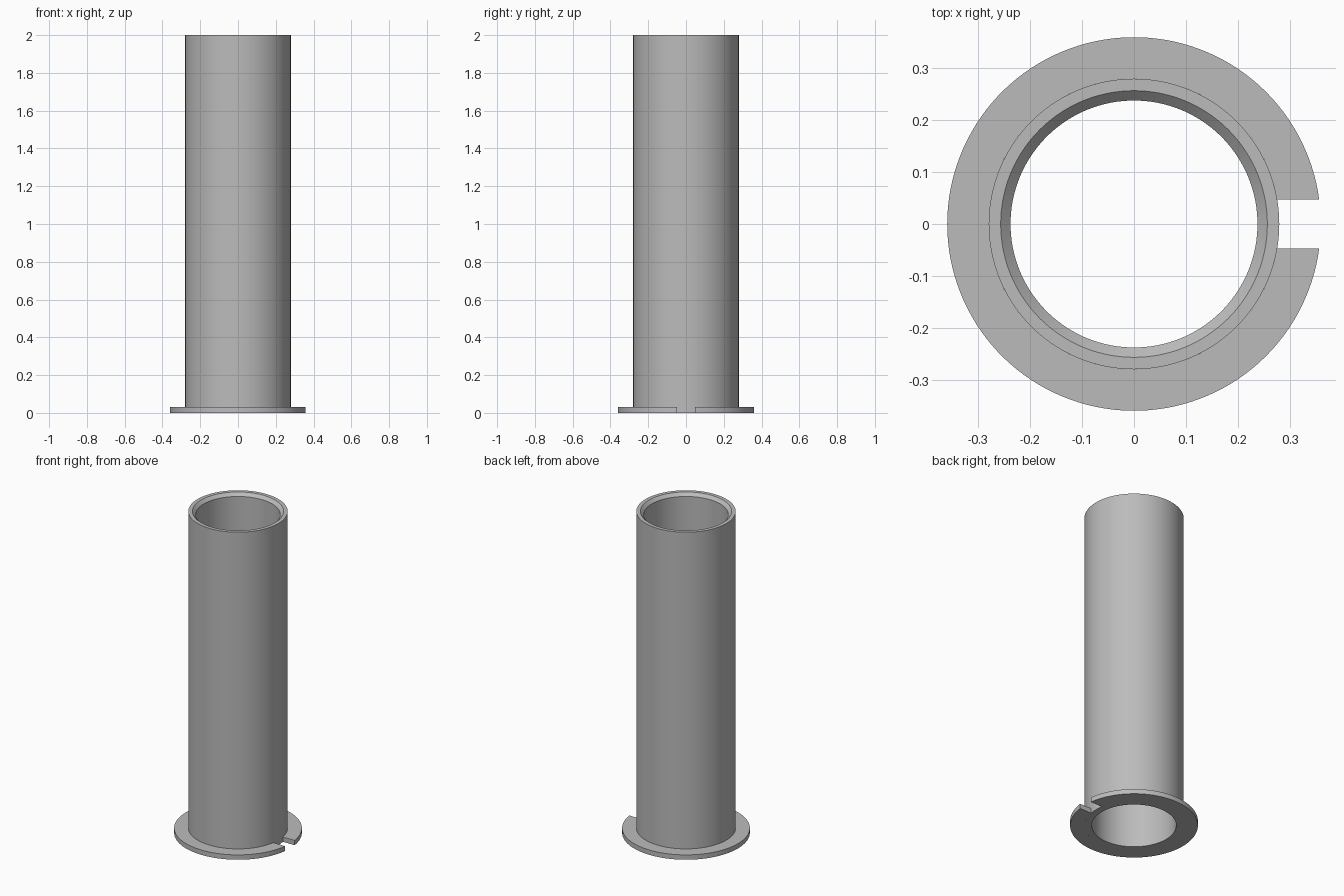
import bpy, bmesh
from math import asin, cos, sin, pi, tau, radians

cube = bpy.data.objects.get("Cube")
if cube:
    bpy.data.objects.remove(cube, do_unlink=True)

BORE, RIM, TUBE, FLANGE = 0.238, 0.257, 0.28, 0.36
HEIGHT, FLANGE_TOP, CHAMFER = 2.0, 0.03, 0.019
SLOT_HALF = 0.047
SEGMENTS = 128

grey = bpy.data.materials.new("plain grey")
grey.use_nodes = True
colour = (0.5, 0.5, 0.5, 1)
grey.diffuse_color = colour
grey.node_tree.nodes["Principled BSDF"].inputs["Base Color"].default_value = colour


def finish(bm, name):
    bmesh.ops.recalc_face_normals(bm, faces=bm.faces)
    mesh = bpy.data.meshes.new(name)
    bm.to_mesh(mesh)
    bm.free()
    mesh.materials.append(grey)
    obj = bpy.data.objects.new(name, mesh)
    bpy.context.collection.objects.link(obj)
    bpy.ops.object.select_all(action='DESELECT')
    obj.select_set(True)
    bpy.context.view_layer.objects.active = obj
    bpy.ops.object.shade_smooth_by_angle(angle=radians(25))
    return obj


def ring_of_sections(name, profile, slot=0.0):
    """Sweep a closed (radius, z) profile round z, leaving a parallel-sided slot at +x."""
    bm = bmesh.new()
    count = SEGMENTS + 1 if slot else SEGMENTS
    sections = []
    for i in range(count):
        section = []
        for r, z in profile:
            start = asin(slot / r)
            a = start + (tau - 2 * start) * i / SEGMENTS
            section.append(bm.verts.new((r * cos(a), r * sin(a), z)))
        sections.append(section)
    n = len(profile)
    for i in range(SEGMENTS):
        a, b = sections[i], sections[(i + 1) % count]
        for j in range(n):
            k = (j + 1) % n
            bm.faces.new((a[j], b[j], b[k], a[k]))
    if slot:
        # Flat walls of the slot
        bm.faces.new(sections[0])
        bm.faces.new(sections[-1])
    return finish(bm, name)


# Hollow tube with a chamfered mouth
ring_of_sections("tube", [(BORE, 0), (TUBE, 0), (TUBE, HEIGHT),
                          (RIM, HEIGHT), (BORE, HEIGHT - CHAMFER)])

# Thin base flange with a locating slot
ring_of_sections("base_flange", [(TUBE, 0), (FLANGE, 0), (FLANGE, FLANGE_TOP),
                                 (TUBE, FLANGE_TOP)], SLOT_HALF)
